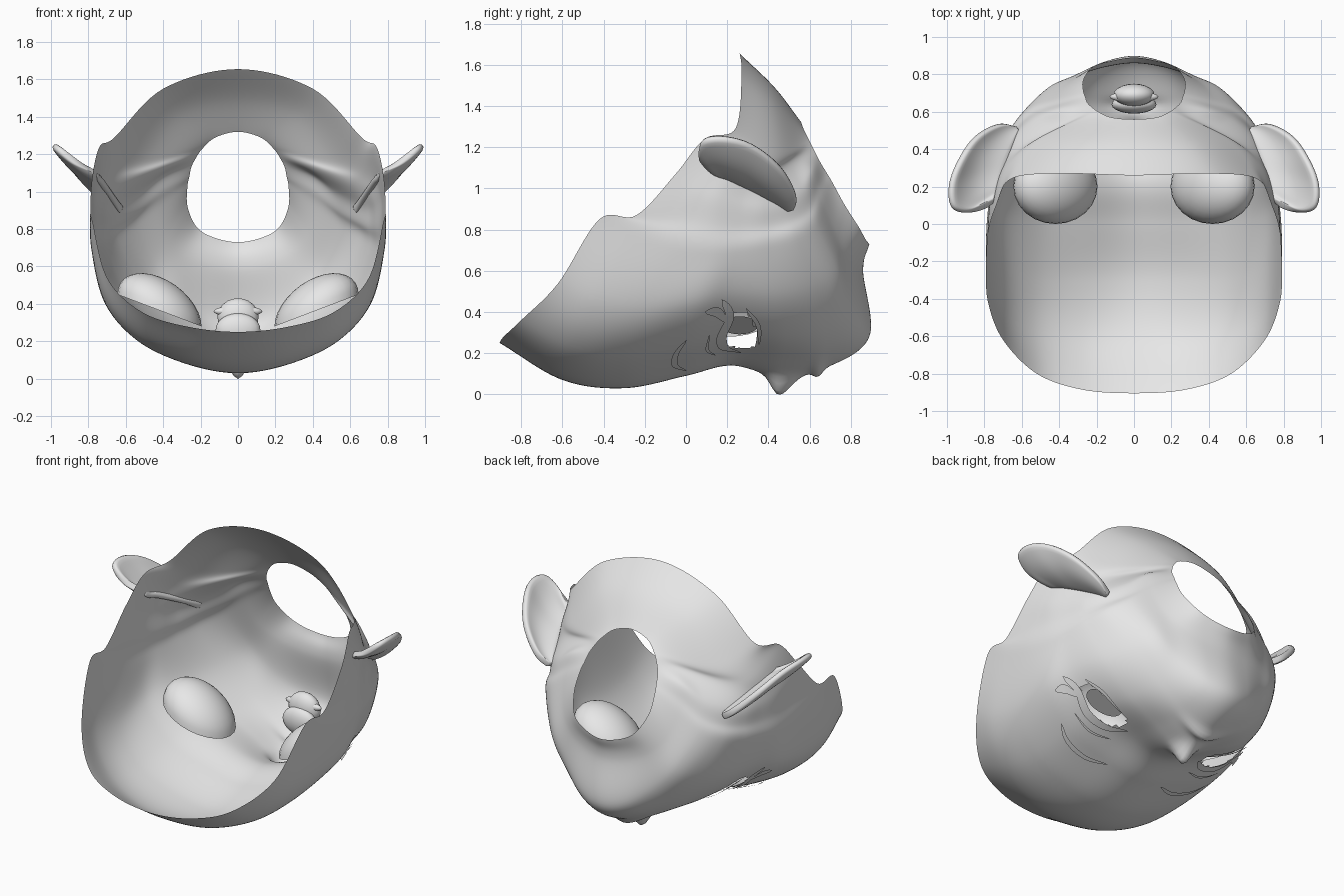
import bpy, bmesh, math
from mathutils import Vector, Matrix
from mathutils.bvhtree import BVHTree

if "Cube" in bpy.data.objects:
    bpy.data.objects.remove(bpy.data.objects["Cube"])

grey = bpy.data.materials.new("plain_grey")
grey.diffuse_color = (0.8, 0.8, 0.8, 1)
grey.use_nodes = True
grey.node_tree.nodes["Principled BSDF"].inputs["Base Color"].default_value = grey.diffuse_color


def add_object(name, bm):
    me = bpy.data.meshes.new(name)
    bm.to_mesh(me)
    bm.free()
    me.materials.append(grey)
    for p in me.polygons:
        p.use_smooth = True
    ob = bpy.data.objects.new(name, me)
    bpy.context.collection.objects.link(ob)
    return ob


def mirror(ob):
    m = ob.modifiers.new("Mirror", 'MIRROR')
    m.merge_threshold = 0.0005
    return ob


def spline(pts, n, start=None, end=None):
    """Catmull-Rom through pts, returning n + 1 evenly indexed samples."""
    pts = [Vector(p) for p in pts]
    p = [start or pts[0] * 2 - pts[1]] + pts + [end or pts[-1] * 2 - pts[-2]]
    out = []
    for i in range(n + 1):
        s = i / n * (len(pts) - 1)
        k = min(int(s), len(pts) - 2)
        t = s - k
        a, b, c, d = p[k:k + 4]
        out.append(0.5 * (2 * b + (c - a) * t + (2 * a - 5 * b + 4 * c - d) * t * t
                          + (3 * b - a - 3 * c + d) * t ** 3))
    return out


def grid(rows, keep=lambda c: True):
    bm = bmesh.new()
    vs = [[bm.verts.new(p) for p in r] for r in rows]
    for a, b in zip(vs, vs[1:]):
        for i in range(len(a) - 1):
            q = (a[i], a[i + 1], b[i + 1], b[i])
            if keep(sum((v.co for v in q), Vector()) / 4):
                bm.faces.new(q)
    bmesh.ops.delete(bm, geom=[v for v in bm.verts if not v.link_faces], context='VERTS')
    return bm


# Head shell: profiles running from the scalp opening over the face to the neck
centre = [(0, -.905, .25), (0, -.6, .07), (0, -.3, .03), (0, 0, .09), (0, .22, .14),
          (0, .45, .09), (0, .68, .13), (0, .89, .28), (0, .86, .6), (0, .89, .73)]
inner = [(.28, -.885, .28), (.28, -.6, .11), (.27, -.3, .08), (.25, 0, .14), (.24, .22, .2),
         (.23, .47, .18), (.2, .68, .2), (.16, .86, .32), (.15, .84, .62), (.13, .87, .755)]
cheek = [(.52, -.8, .36), (.54, -.55, .23), (.53, -.3, .2), (.51, 0, .24), (.49, .24, .3),
         (.43, .48, .29), (.37, .67, .33), (.33, .785, .45), (.28, .80, .68), (.22, .84, .81)]
temple = [(.7, -.62, .54), (.71, -.45, .44), (.71, -.22, .4), (.71, .04, .43), (.67, .23, .47),
          (.6, .46, .47), (.52, .64, .52), (.45, .735, .6), (.37, .74, .77), (.27, .77, .92)]
side = [(.78, -.42, .85), (.785, -.25, .76), (.785, -.05, .7), (.77, .12, .68), (.74, .26, .69),
        (.7, .4, .71), (.64, .54, .75), (.545, .635, .81), (.41, .675, .92), (.27, .71, 1.03)]
ear_line = [(.78, -.05, 1.07), (.775, .02, 1.03), (.77, .09, 1.0), (.76, .17, .97), (.73, .27, .94),
            (.69, .38, .93), (.62, .48, .95), (.52, .56, 1.0), (.4, .61, 1.08), (.25, .65, 1.13)]
side_back = [(Vector(a) + Vector(b)) / 2 for a, b in zip(side, ear_line)]
side_back[:2] = [(.79, -.24, .87), (.785, -.12, .86)]
ear_back = [(.74, .09, 1.24), (.64, .37, 1.07), (.225, .625, 1.18)]
nape = [(.66, .24, 1.29), (.5, .45, 1.18), (.19, .6, 1.23)]
back = [(.4, .27, 1.55), (.3, .43, 1.42), (.12, .57, 1.29)]
back_centre = [(0, .26, 1.655), (0, .43, 1.49), (0, .56, 1.32)]
N, M = 120, 100
lines = [spline(p, N) for p in (centre, inner, cheek, temple, side, side_back,
                                ear_line, ear_back, nape, back, back_centre)]
flip = Vector((-1, 1, 1))
rows = []
for i in range(N + 1):
    c = [l[i] for l in lines]
    rows.append(spline(c, M, c[1] * flip, c[-2] * flip))


def bump(p, y, wx, wy):
    return math.exp(-(p.x / wx) ** 2 - ((p.y - y) / wy) ** 2)


# Pointed nose and lips
for r in rows:
    for p in r:
        if p.z < 0.4:
            wide = .05 if p.y < .45 else .08
            p.z -= .092 * bump(p, .45, .055, wide) + .03 * bump(p, .64, .12, .03)
    r[0].x = r[-1].x = 0

full = grid(rows)
tree = BVHTree.FromBMesh(full)
full.free()


def in_eye(c):
    return c.z < .6 and ((c.x - .46) / .15) ** 2 + ((c.y - .26 + .1 * (c.x - .47)) / .085) ** 2 < 1


mirror(add_object("head_shell", grid(rows, lambda c: not in_eye(c))))


# Lashes and brows: thin tapered strips laid just outside the face
def strip(name, path, width, lift=0.012):
    pts = spline([(x, y, 0) for x, y in path], 20)
    left, right = [], []
    for i, p in enumerate(pts):
        d = (pts[min(i + 1, 20)] - pts[max(i - 1, 0)]).normalized()
        w = width * (math.sin(math.pi * i / 20) ** .6 + .02) / 2
        for side_pts, s in ((left, 1), (right, -1)):
            q = p + Vector((-d.y, d.x, 0)) * w * s
            hit, nor, _, _ = tree.ray_cast(Vector((q.x, q.y, -1)), Vector((0, 0, 1)))
            if hit is None:
                hit, nor, _, _ = tree.find_nearest(Vector((q.x, q.y, .45)))
            if nor.z > 0:
                nor = -nor
            side_pts.append(hit + nor * lift)
    mirror(add_object(name, grid([left, right])))


strip("upper_lash", [(.27, .27), (.36, .19), (.5, .17), (.61, .21), (.69, .17)], .05)
strip("lash_tip", [(.58, .2), (.65, .15), (.68, .09)], .035)
strip("lower_lash", [(.38, .355), (.52, .35), (.62, .29)], .02)
strip("lid_crease", [(.3, .14), (.42, .1), (.55, .11)], .015)
strip("brow", [(.2, .0), (.33, -.055), (.47, -.05), (.56, .0)], .03)

# Eye bowls: open half domes, slanted to follow the face
slant = Matrix.Identity(4)
slant[2][0] = .38
bm = bmesh.new()
bmesh.ops.create_uvsphere(bm, u_segments=24, v_segments=16, radius=1)
bmesh.ops.delete(bm, geom=[v for v in bm.verts if v.co.z < -.01], context='VERTS')
bm.transform(Matrix.Translation((.42, .2, .365)) @ slant @ Matrix.Diagonal((.225, .2, .18, 1)))
mirror(add_object("eye_bowl", bm))

# Irises: shallow discs just behind the eye openings
bm = bmesh.new()
bmesh.ops.create_circle(bm, cap_ends=True, segments=24, radius=1)
bm.transform(Matrix.Translation((.45, .26, .335)) @ slant @ Matrix.Diagonal((.115, .09, 1, 1)))
mirror(add_object("iris", bm))


# Mouth interior and teeth
def blob(name, loc, size):
    bm = bmesh.new()
    bmesh.ops.create_uvsphere(bm, u_segments=20, v_segments=12, radius=1)
    bm.transform(Matrix.Translation(loc) @ Matrix.Diagonal((*size, 1)))
    return add_object(name, bm)


blob("mouth_cavity", (0, .69, .33), (.11, .06, .1))
blob("mouth_front", (0, .64, .26), (.12, .05, .09))
blob("teeth", (0, .68, .36), (.13, .03, .03))

# Ears: cupped leaf lofted between a root sunk in the head and the outer edge
outer = [(.63, .52, .9), (.72, .535, .97), (.85, .465, 1.1), (.94, .33, 1.21),
         (.985, .2, 1.25), (.97, .085, 1.24), (.88, .065, 1.17), (.77, .11, 1.11)]
root = [(.62, .5, .9), (.635, .45, .93), (.655, .39, .96), (.675, .33, .99),
        (.695, .27, 1.02), (.715, .21, 1.05), (.735, .16, 1.07), (.75, .12, 1.1)]
a, b = spline(root, 24), spline(outer, 24)
leaf = []
for j in range(9):
    t = j / 8
    sag = Vector((.02, 0, -.025)) * math.sin(math.pi * t)
    leaf.append([p.lerp(q, t) + sag * math.sin(math.pi * i / 24)
                 for i, (p, q) in enumerate(zip(a, b))])
ear = add_object("ear", grid(leaf))
s = ear.modifiers.new("Thickness", 'SOLIDIFY')
s.thickness, s.offset = 0.04, 0
sub = ear.modifiers.new("Round", 'SUBSURF')
sub.levels = sub.render_levels = 1
mirror(ear)
